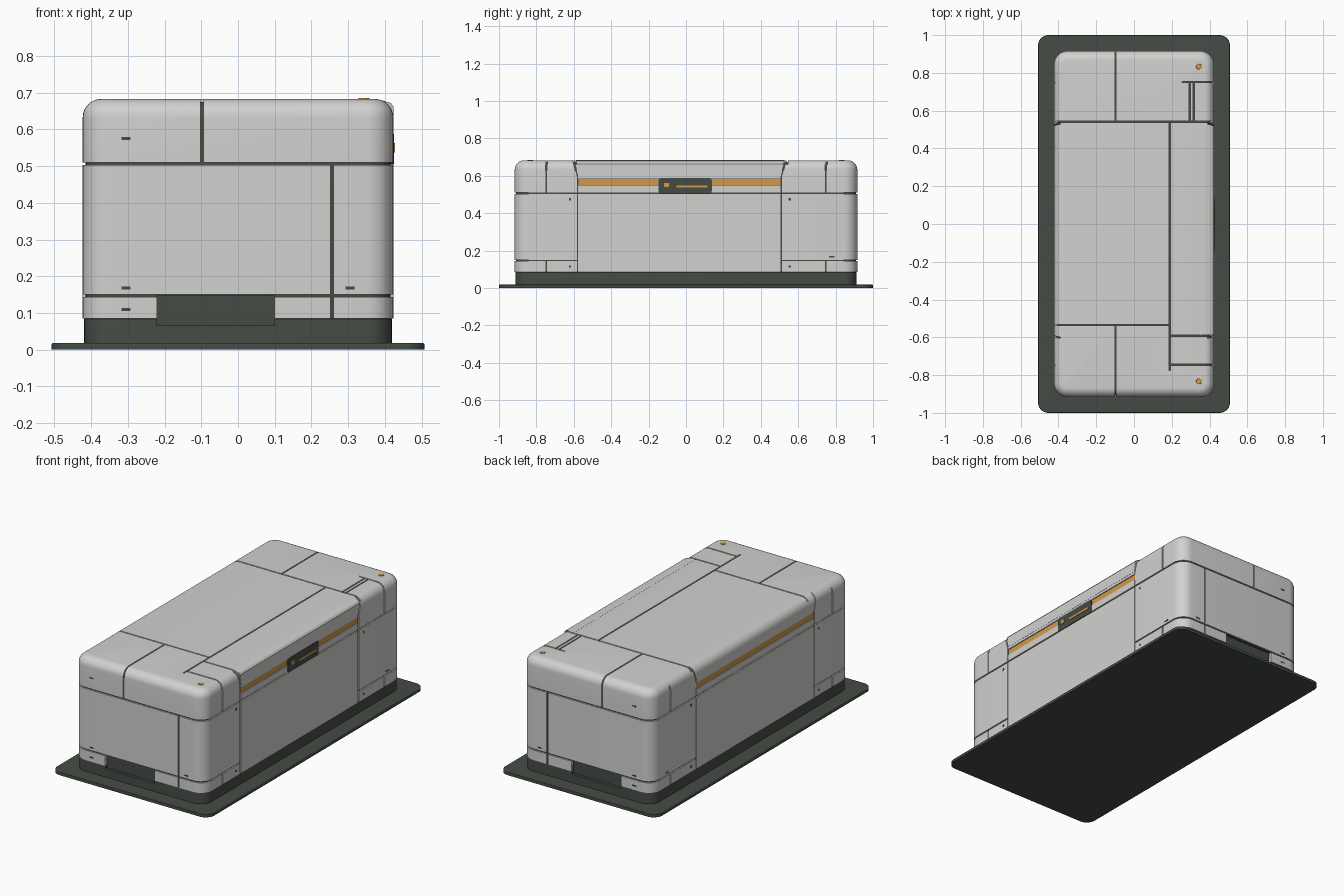
import bpy, bmesh, math
from mathutils import Matrix

cube = bpy.data.objects.get("Cube")
if cube:
    bpy.data.objects.remove(cube, do_unlink=True)


def material(name, rgb):
    m = bpy.data.materials.new(name)
    m.use_nodes = True
    m.diffuse_color = (*rgb, 1)
    for n in m.node_tree.nodes:
        if n.type == 'BSDF_PRINCIPLED':
            n.inputs["Base Color"].default_value = (*rgb, 1)
            n.inputs["Roughness"].default_value = 0.6
    return m


LIGHT = material("light grey", (0.64, 0.64, 0.63))
DARK = material("dark green grey", (0.06, 0.071, 0.06))
ORANGE = material("orange", (0.65, 0.32, 0.07))


def finish(name, bm, mat, smooth=False):
    bmesh.ops.recalc_face_normals(bm, faces=bm.faces)
    me = bpy.data.meshes.new(name)
    bm.to_mesh(me)
    bm.free()
    me.materials.append(mat)
    ob = bpy.data.objects.new(name, me)
    bpy.context.collection.objects.link(ob)
    if smooth:
        smooth_edges(ob)
    return ob


def activate(ob):
    bpy.ops.object.select_all(action='DESELECT')
    ob.select_set(True)
    bpy.context.view_layer.objects.active = ob


def smooth_edges(ob):
    activate(ob)
    bpy.ops.object.shade_smooth_by_angle(angle=math.radians(30))


def rounded_block(name, hx, hy, z0, z1, r, top_r, mat, segs=8):
    """Block with rounded corners and a rounded top edge, lofted from rings."""
    profile = [(0, z0)]
    for i in range(segs + 1):
        a = math.pi / 2 * i / segs
        profile.append((top_r * (1 - math.cos(a)), z1 - top_r * (1 - math.sin(a))))
    bm = bmesh.new()
    rings = []
    for inset, z in profile:
        ring = []
        for q, (sx, sy) in enumerate([(1, 1), (-1, 1), (-1, -1), (1, -1)]):
            for i in range(segs + 1):
                a = math.pi / 2 * (q + i / segs)
                ring.append(bm.verts.new((sx * (hx - r) + (r - inset) * math.cos(a),
                                          sy * (hy - r) + (r - inset) * math.sin(a), z)))
        rings.append(ring)
    for lo, hi in zip(rings, rings[1:]):
        for i in range(len(lo)):
            j = (i + 1) % len(lo)
            bm.faces.new((lo[i], lo[j], hi[j], hi[i]))
    bm.faces.new(rings[0][::-1])
    bm.faces.new(rings[-1])
    return finish(name, bm, mat, True)


def add_box(bm, x, y, z, tilt=0):
    """Box from (min, max) ranges, optionally tilted about x."""
    mid = [(a + b) / 2 for a, b in (x, y, z)]
    size = [b - a for a, b in (x, y, z)]
    bmesh.ops.create_cube(bm, size=1, matrix=Matrix.Translation(mid)
                          @ Matrix.Rotation(tilt, 4, 'X') @ Matrix.Diagonal((*size, 1)))


def box(name, x, y, z, mat):
    bm = bmesh.new()
    add_box(bm, x, y, z)
    return finish(name, bm, mat)


def cut(ob, bm):
    cutter = finish("cutter", bm, ob.data.materials[0])
    cutter.hide_render = True
    mod = ob.modifiers.new("cut", 'BOOLEAN')
    mod.operation, mod.solver, mod.object = 'DIFFERENCE', 'EXACT', cutter
    mod.use_self = True
    activate(ob)
    bpy.ops.object.modifier_apply(modifier=mod.name)
    bpy.data.objects.remove(cutter, do_unlink=True)


HX, HY, TOP = 0.423, 0.916, 0.683
LID, LOW, SKIRT = 0.507, 0.147, 0.085
W = 0.0035          # half width of a seam
FRONT_SIDE, BACK_SIDE = -0.58, 0.51


def seam(v):
    return (v - W, v + W)


# Base plate, dark skirt and dark core that shows through the seams
rounded_block("base_plate", 0.508, 1.0, 0, 0.018, 0.055, 0.004, DARK)
skirt = rounded_block("skirt", 0.419, 0.912, 0.015, SKIRT, 0.068, 0.002, DARK)
core = rounded_block("inner_core", HX - 0.008, HY - 0.008, 0.016, TOP - 0.008, 0.065, 0.047, DARK)
shell = rounded_block("body_shell", HX, HY, SKIRT, TOP, 0.072, 0.05, LIGHT)

# Seams around the body and over the lid
bm = bmesh.new()
add_box(bm, (-1, 1), (-2, 2), seam(LID))
for s in (-1, 1):
    ends = lambda a, b: (min(s * a, s * b), max(s * a, s * b))
    add_box(bm, seam(-0.098), ends(0.538, 1), (LID, 1))
    add_box(bm, seam(0.256), ends(0.85, 1), (0, LID))
    add_box(bm, (-1, 1), ends(0.85, 1), seam(LOW))
    for y in (FRONT_SIDE, BACK_SIDE):
        out = 1 if y > 0 else -1
        add_box(bm, ends(0.38, 1), seam(y), (0, LID))
        add_box(bm, ends(0.38, 1), seam(y), (LID, 0.6))
        add_box(bm, ends(0.39, 1), seam(y + out * 0.012), (0.595, 0.69), -out * 0.26)
        add_box(bm, ends(0.38, 1), (min(y, out * 0.86), max(y, out * 0.86)), seam(LOW))
        add_box(bm, ends(0.38, 1), seam(out * 0.748), (LID, 0.66))
        add_box(bm, ends(0.38, 1), seam(out * 0.748), (0, LOW))
    # groove for the side strips
    add_box(bm, ends(0.4, 1), (FRONT_SIDE, BACK_SIDE), (0.549, 0.585))
add_box(bm, (-1, 0.5), seam(0.541), (0.66, 1))
add_box(bm, (-1, 0.19), seam(-0.535), (0.66, 1))
add_box(bm, (0.19, 0.5), seam(-0.592), (0.66, 1))
add_box(bm, (0.19, 0.5), seam(-0.745), (0.66, 1))
add_box(bm, seam(0.19), (-0.775, 0.541), (0.66, 1))
add_box(bm, (0.255, 0.5), seam(0.752), (0.66, 1))
for x in (0.295, 0.317):
    add_box(bm, seam(x), (0.541, 0.752), (0.66, 1))
cut(shell, bm)

# Recess low on the front and back
for ob, depth in ((shell, 0.87), (skirt, 0.87), (core, 0.895)):
    bm = bmesh.new()
    for s in (-1, 1):
        add_box(bm, (-0.22, 0.1), (min(s * depth, s), max(s * depth, s)), (0.066, LOW))
    cut(ob, bm)
    smooth_edges(ob)

# Squarer upper edge of the hatch on the left side, with slanted ends
bm = bmesh.new()
profile = [(0.35, 0.6), (0.424, 0.6), (0.424, 0.662), (0.416, 0.672), (0.39, 0.68), (0.35, TOP + 0.0005)]
rows = []
for y0, slant in ((FRONT_SIDE + 0.006, -0.18), (BACK_SIDE - 0.006, 0.25)):
    rows.append([bm.verts.new((x, y0 + slant * (z - 0.6), z)) for x, z in profile])
    bm.faces.new(rows[-1])
for i in range(len(profile)):
    j = (i + 1) % len(profile)
    bm.faces.new((rows[0][i], rows[0][j], rows[1][j], rows[1][i]))
finish("hatch_edge", bm, LIGHT, True)

# Side strips
box("left_strip", (0.41, 0.419), (FRONT_SIDE + 0.004, BACK_SIDE - 0.004), (0.55, 0.584), ORANGE)
box("right_strip", (-0.419, -0.41), (FRONT_SIDE + 0.004, BACK_SIDE - 0.004), (0.55, 0.584), ORANGE)

# Handle on the left side
bm = bmesh.new()
add_box(bm, (0.405, 0.4255), (-0.147, 0.138), (0.505, 0.588))
edges = [e for e in bm.edges if abs(e.verts[0].co.x - e.verts[1].co.x) > 0.01]
bmesh.ops.bevel(bm, geom=edges, offset=0.014, segments=3, profile=0.5, affect='EDGES')
finish("handle_plate", bm, DARK, True)
box("handle_bar", (0.42, 0.428), (-0.05, 0.115), (0.537, 0.549), ORANGE)
box("handle_button", (0.42, 0.428), (-0.118, -0.09), (0.54, 0.563), ORANGE)

# Lamps on the lid corners
for name, y in (("front_lamp", -0.833), ("back_lamp", 0.833)):
    bm = bmesh.new()
    bmesh.ops.create_cone(bm, cap_ends=True, segments=12, radius1=0.016, radius2=0.014, depth=0.006,
                          matrix=Matrix.Translation((0.343, y, TOP)))
    finish(name, bm, ORANGE)

# Small slots and bolt marks
bm = bmesh.new()
for s in (-1, 1):
    for x, z in ((-0.305, 0.168), (0.305, 0.168), (-0.305, 0.11), (-0.305, 0.575)):
        add_box(bm, (x - 0.012, x + 0.012), (s * HY - 0.001, s * HY + 0.001), (z - 0.004, z + 0.004))
    for y in (-0.62, 0.555):
        for z in (0.475, 0.115):
            add_box(bm, (s * HX - 0.001, s * HX + 0.001), (y - 0.006, y + 0.006), (z - 0.006, z + 0.006))
    add_box(bm, (s * HX - 0.001, s * HX + 0.001), (0.765, 0.795), (0.163, 0.171))
finish("slots_and_bolts", bm, DARK)
